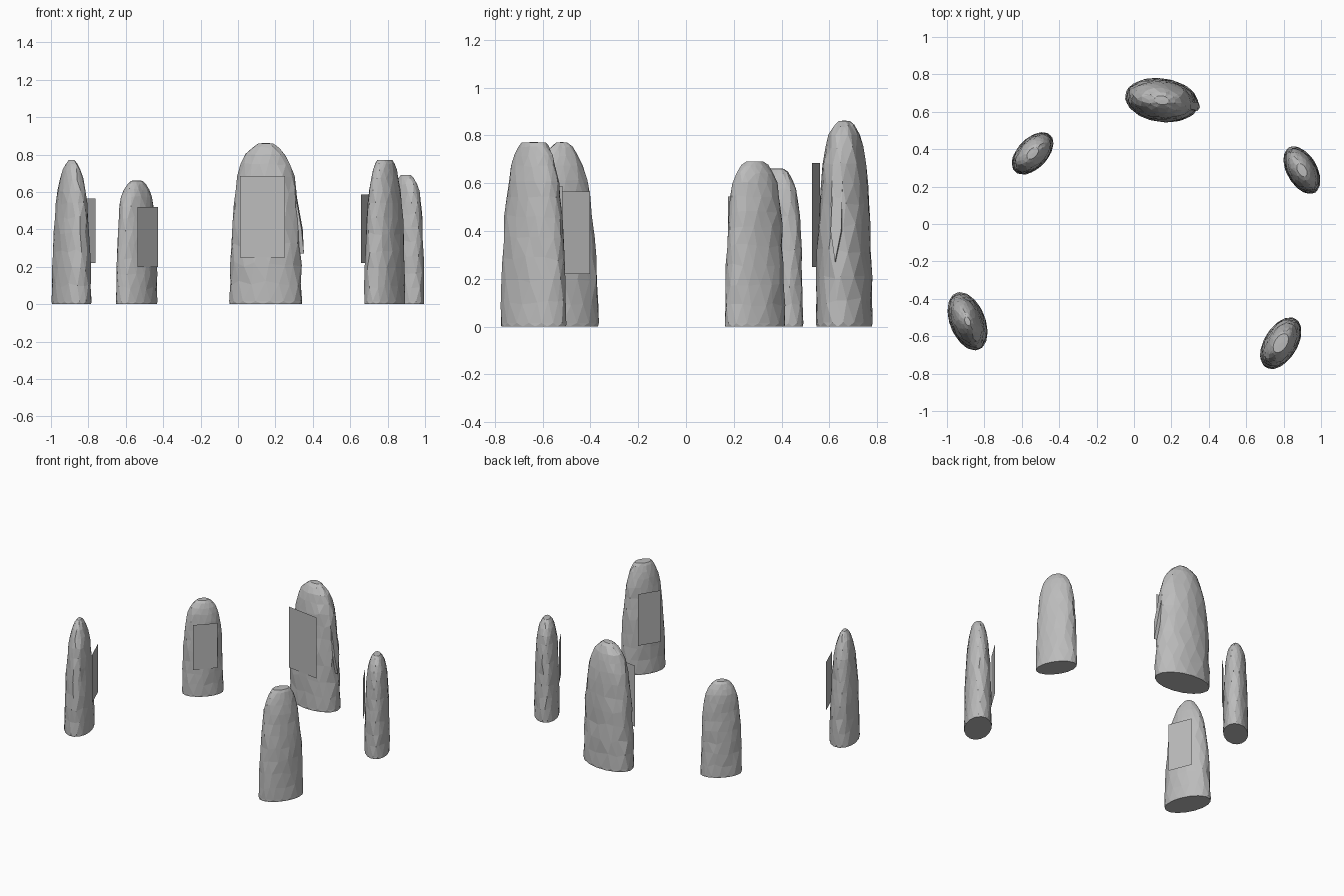
import bpy, bmesh, math, random
from mathutils import Vector, Matrix

cube = bpy.data.objects.get("Cube")
if cube:
    bpy.data.objects.remove(cube)
random.seed(4)

stone_mat = bpy.data.materials.new("stone grey")
stone_mat.use_nodes = True
GREY = (0.5, 0.5, 0.5, 1)
stone_mat.diffuse_color = GREY
bsdf = stone_mat.node_tree.nodes["Principled BSDF"]
bsdf.inputs["Base Color"].default_value = GREY
bsdf.inputs["Roughness"].default_value = 0.9


def finish(bm, name, matrix):
    mesh = bpy.data.meshes.new(name)
    bm.to_mesh(mesh)
    bm.free()
    mesh.materials.append(stone_mat)
    obj = bpy.data.objects.new(name, mesh)
    obj.matrix_world = matrix
    bpy.context.collection.objects.link(obj)
    return obj


def width_at(profile, t):
    for (t0, w0), (t1, w1) in zip(profile, profile[1:]):
        if t <= t1:
            return w0 + (w1 - w0) * (t - t0) / (t1 - t0)
    return profile[-1][1]


def standing_stone(name, matrix, a, b, height, profile, sides=16):
    """Tapered oval column with rough, triangular facets."""
    bm = bmesh.new()
    levels = [0, .02, .13, .25, .37, .49, .6, .7, .79, .87, .93, .975, 1]
    rings = []
    for i, t in enumerate(levels):
        w = width_at(profile, t)
        ring = []
        for k in range(sides):
            edge = i < 2 or i == len(levels) - 1
            ang = 2 * math.pi * (k + (i % 2) / 2) / sides
            ang += 0 if edge else random.uniform(-.1, .1)
            r = w * (1 if edge else random.uniform(.965, 1.025))
            if i == 0:
                r *= .985
            z = t if edge else t + random.uniform(-.02, .02) * (1 - t * .7)
            ring.append(bm.verts.new((a * r * math.cos(ang), b * r * math.sin(ang), height * z)))
        rings.append(ring)
    # staggered triangles between neighbouring rings
    for i in range(len(rings) - 1):
        lo, hi = rings[i], rings[i + 1]
        for k in range(sides):
            n = (k + 1) % sides
            if i % 2 == 0:
                bm.faces.new((lo[k], lo[n], hi[k]))
                bm.faces.new((lo[n], hi[n], hi[k]))
            else:
                bm.faces.new((lo[k], lo[n], hi[n]))
                bm.faces.new((lo[k], hi[n], hi[k]))
    bm.faces.new(rings[0][::-1])
    top = bm.verts.new((0, 0, height * 1.002))
    for k in range(sides):
        bm.faces.new((rings[-1][k], rings[-1][(k + 1) % sides], top))
    bmesh.ops.recalc_face_normals(bm, faces=bm.faces)
    finish(bm, name, matrix)


def panel(name, matrix, half, offset, z0, z1):
    """Flat sheet standing just off the inward side of a stone."""
    bm = bmesh.new()
    pts = [(-half, z0), (half, z0), (half, z1), (-half, z1)]
    bm.faces.new([bm.verts.new((x, -offset, z)) for x, z in pts])
    finish(bm, name, matrix)


def flake(name, matrix, outline, base, thick):
    """Thin raised chip; outline is (sideways, height, outward) points."""
    bm = bmesh.new()
    face = bm.faces.new([bm.verts.new((base + d, y, z)) for y, z, d in outline])
    ext = bmesh.ops.extrude_face_region(bm, geom=[face])
    verts = [v for v in ext["geom"] if isinstance(v, bmesh.types.BMVert)]
    bmesh.ops.translate(bm, verts=verts, vec=(-thick, 0, 0))
    bmesh.ops.recalc_face_normals(bm, faces=bm.faces)
    finish(bm, name, matrix)


ROUND = [(0, 1), (.25, .98), (.5, .92), (.7, .84), (.8, .77), (.9, .63), (.96, .47), (1, .2)]
POINTED = [(0, 1), (.25, .97), (.52, .88), (.78, .73), (.91, .51), (.97, .33), (1, .15)]
BLUNT = [(0, 1), (.25, .98), (.52, .92), (.78, .78), (.91, .63), (.98, .46), (1, .37)]
DOMED = [(0, 1), (.3, .97), (.6, .91), (.76, .85), (.9, .71), (.97, .48), (1, .28)]

# name, centre, turn, half length, half width, height, profile, panel (half, offset, low, high)
# The turn points each stone's local -y side at the middle of the ring.
STONES = [
    ("back_stone", (.148, .662), -8, .198, .117, .86, ROUND, (.121, .12, .25, .685)),
    ("back_right_stone", (-.542, .378), 46, .137, .081, .66, DOMED, (.08, .083, .2, .52)),
    ("front_right_stone", (-.89, -.52), 112, .164, .095, .77, POINTED, (.085, .105, .22, .565)),
    ("back_left_stone", (.898, .288), -60, .139, .081, .69, DOMED, (.08, .085, .25, .545)),
    ("front_left_stone", (.785, -.637), 238, .153, .089, .77, BLUNT, (.08, .1, .22, .588)),
]
for name, (x, y), turn, a, b, height, profile, sheet in STONES:
    place = Matrix.Translation(Vector((x, y, 0))) @ Matrix.Rotation(math.radians(turn), 4, "Z")
    standing_stone(name, place, a, b, height, profile)
    panel(name.replace("stone", "panel"), place, *sheet)
    if name == "back_stone":
        # long split chip on the narrow end
        chip = [(-.01, .27, .03), (.015, .4, .02), (.015, .62, -.02),
                (0, .65, -.03), (-.025, .6, -.015), (-.03, .4, .02)]
        flake("back_stone_chip", place, chip, .178, .03)
